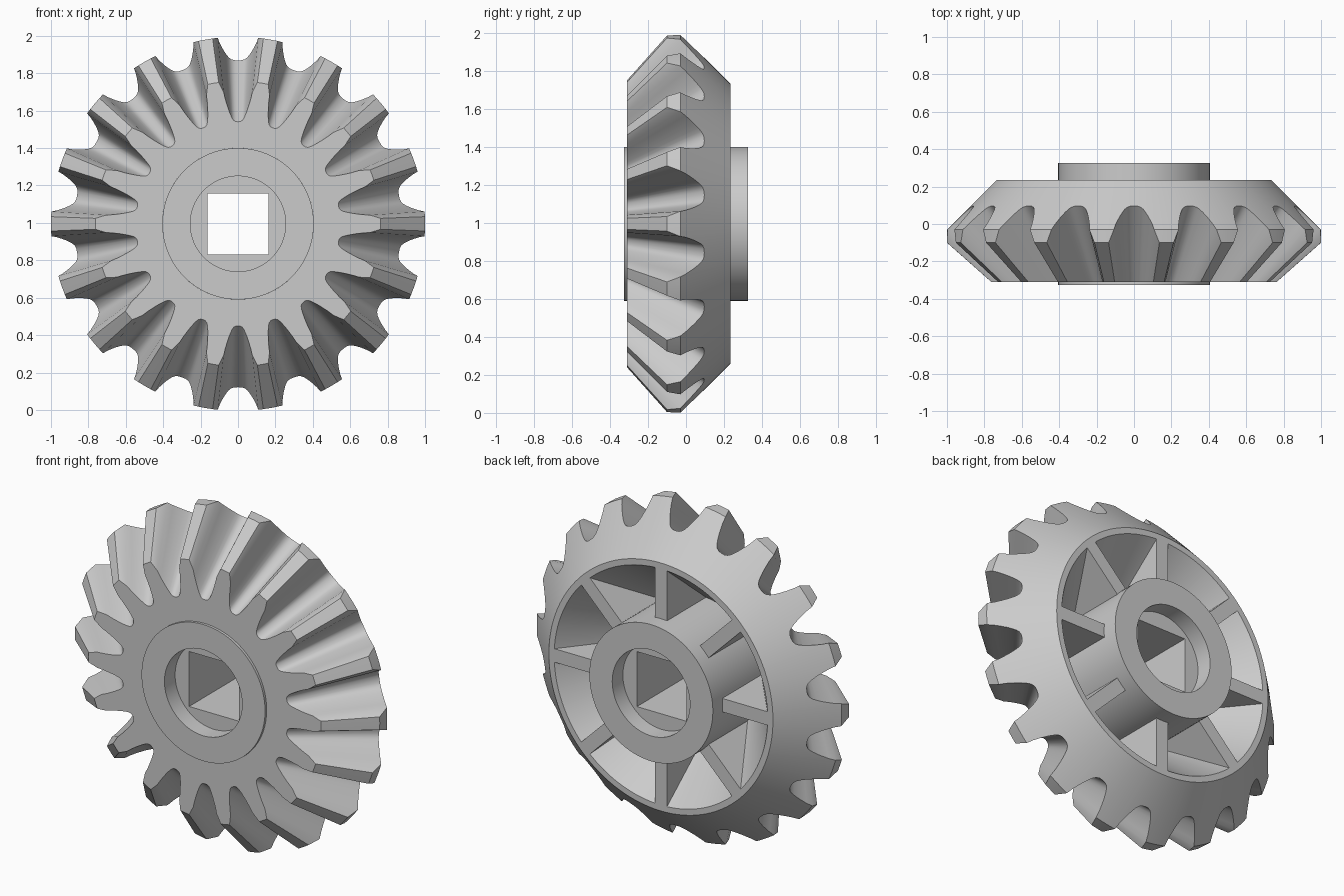
import bpy, bmesh, math

if "Cube" in bpy.data.objects:
    bpy.data.objects.remove(bpy.data.objects["Cube"])

TEETH = 18
CZ = 0.995          # height of the axis
APEX = -0.985       # y of the cone apex shared by all tooth surfaces
FRONT = -0.31       # front plane of the teeth
RIM_Y = 0.235       # back plane of the rim
CONE = 0.97         # back cone: r = CONE - y
HUB_R = 0.405

steel = bpy.data.materials.new("light_grey")
steel.diffuse_color = (0.6, 0.6, 0.6, 1)
steel.use_nodes = True
steel.node_tree.nodes["Principled BSDF"].inputs["Base Color"].default_value = steel.diffuse_color


def polar(a, r, y):
    return (r * math.cos(a), y, CZ + r * math.sin(a))


def finish(name, bm):
    bmesh.ops.remove_doubles(bm, verts=bm.verts, dist=0.0002)
    bmesh.ops.recalc_face_normals(bm, faces=bm.faces)
    me = bpy.data.meshes.new(name)
    bm.to_mesh(me)
    bm.free()
    me.materials.append(steel)
    ob = bpy.data.objects.new(name, me)
    bpy.context.collection.objects.link(ob)
    bpy.ops.object.select_all(action='DESELECT')
    ob.select_set(True)
    bpy.context.view_layer.objects.active = ob
    bpy.ops.object.shade_smooth_by_angle(angle=math.radians(28))
    return ob


def loft(name, rings):
    """Skin a closed chain of rings into a ring-shaped solid."""
    bm = bmesh.new()
    vs = [[bm.verts.new(p) for p in ring] for ring in rings]
    n = len(vs[0])
    for k, a in enumerate(vs):
        b = vs[(k + 1) % len(vs)]
        for i in range(n):
            j = (i + 1) % n
            bm.faces.new((a[i], a[j], b[j], b[i]))
    return finish(name, bm)


# Half of one tooth gap: (slope from the apex, degrees from the gap centre)
gap = [(0.808, 0), (0.810, 1.3), (0.820, 2.4), (0.838, 3.2), (0.865, 3.9),
       (0.90, 4.6), (0.94, 5.2), (0.99, 5.8), (1.047, 6.2), (1.13, 7.8), (1.13, 10)]
half = 180 / TEETH
pitch = [(s, -d) for s, d in reversed(gap[1:-1])] + gap
samples = [(s, math.radians(t * 2 * half + half + d))
           for t in range(TEETH) for s, d in pitch]


def front_pt(s, a):
    return polar(a, s * (FRONT - APEX), FRONT)


def back_pt(s, a):
    y = max((CONE + s * APEX) / (1 + s), CONE - 1)
    return polar(a, CONE - y, y)


def land_pt(s, a):
    # where the tooth ridge is trimmed to the outer radius
    if s > 1.05:
        return polar(a, 1.0, 1 / s + APEX)
    return back_pt(s, a)


def circle(r, y):
    return [polar(a, r, y) for s, a in samples]


# Toothed body with conical back, rim and V-shaped back pocket
loft("gear_body", [
    circle(HUB_R, FRONT),
    [front_pt(s, a) for s, a in samples],
    [land_pt(s, a) for s, a in samples],
    [back_pt(s, a) for s, a in samples],
    circle(CONE - RIM_Y, RIM_Y),
    circle(0.70, RIM_Y),
    circle(HUB_R, -0.13)])

# Hub with counterbores at both ends and a square bore
N = 96
angles = [2 * math.pi * i / N for i in range(N)]


def ring(r, y):
    return [polar(a, r, y) for a in angles]


def square(h, y):
    return [polar(a, h / max(abs(math.cos(a)), abs(math.sin(a))), y) for a in angles]


loft("hub", [
    ring(HUB_R, -0.325), ring(HUB_R, 0.327), ring(0.255, 0.327), ring(0.255, 0.227),
    square(0.163, 0.227), square(0.163, -0.225), ring(0.255, -0.225), ring(0.255, -0.325)])

# Eight triangular ribs bracing the hub against the rim
for k in range(8):
    a = k * math.pi / 4
    c, s = math.cos(a), math.sin(a)
    bm = bmesh.new()
    sides = []
    for w in (-0.04, 0.04):
        sides.append([bm.verts.new((r * c - w * s, y, CZ + r * s + w * c))
                      for r, y in ((0.39, RIM_Y), (0.702, RIM_Y), (0.39, -0.15))])
    bm.faces.new(sides[0])
    bm.faces.new(sides[1])
    for i in range(3):
        j = (i + 1) % 3
        bm.faces.new((sides[0][i], sides[0][j], sides[1][j], sides[1][i]))
    finish("rib_%d" % (k + 1), bm)
